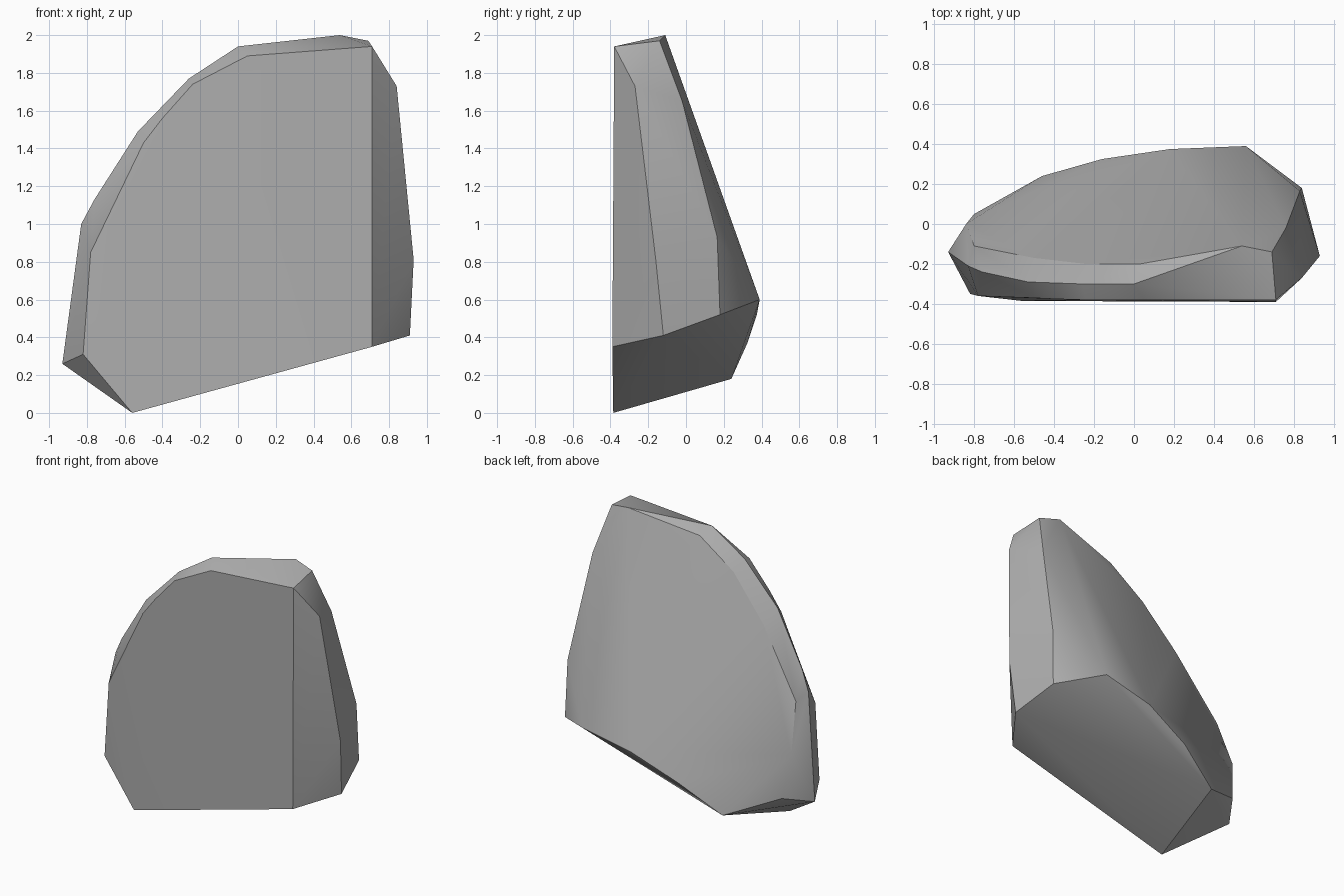
import bpy
import bmesh
import math

# Remove the default cube only
default_cube = bpy.data.objects.get("Cube")
if default_cube:
    bpy.data.objects.remove(default_cube, do_unlink=True)


def make_material(name, color):
    material = bpy.data.materials.new(name)
    material.use_nodes = True
    material.diffuse_color = color
    material.node_tree.nodes["Principled BSDF"].inputs["Base Color"].default_value = color
    return material


def make_hull(name, outlines, material):
    """Wrap a tight convex skin around the chiselled corner outlines."""
    mesh = bpy.data.meshes.new(name)
    bm = bmesh.new()
    for outline in outlines:
        for corner in outline:
            bm.verts.new(corner)
    hull = bmesh.ops.convex_hull(bm, input=bm.verts[:])
    leftover = {item for item in hull["geom_interior"] + hull["geom_unused"]
                if isinstance(item, bmesh.types.BMVert)}
    bmesh.ops.delete(bm, geom=list(leftover), context="VERTS")
    # Merge nearly coplanar triangles into clean facets
    bmesh.ops.dissolve_limit(bm, angle_limit=math.radians(2),
                             verts=bm.verts[:], edges=bm.edges[:])
    bmesh.ops.recalc_face_normals(bm, faces=bm.faces[:])
    bm.to_mesh(mesh)
    bm.free()
    mesh.materials.append(material)
    obj = bpy.data.objects.new(name, mesh)
    bpy.context.collection.objects.link(obj)
    return obj


# Slanted underside, from the lowest front corner around to the back
underside = [(-.56, -.385, 0), (.71, -.39, .35), (.91, -.12, .41), (.84, .18, .52),
             (.56, .39, .6), (.18, .375, .52), (-.16, .325, .37), (-.46, .24, .18)]

# Flat front face, from the left corner over the arch
front_face = [(-.82, -.35, .31), (-.78, -.36, .85), (-.5, -.37, 1.43), (-.4, -.375, 1.56),
              (-.24, -.38, 1.74), (.05, -.38, 1.89), (.71, -.38, 1.94)]

# Ridge along the outer rim
rim = [(-.93, -.14, .26), (-.83, -.21, 1), (-.76, -.24, 1.13), (-.53, -.29, 1.49),
       (-.26, -.3, 1.77), (0, -.3, 1.94), (.54, -.11, 2), (.69, -.14, 1.97)]

# Upper edge of the sloping back
back_edge = [(-.8, .05, .32), (-.84, 0, .62), (-.8, -.11, .96), (-.5, -.17, 1.41),
             (-.24, -.2, 1.71), (.03, -.2, 1.9)]

# Steep end facets
end_facets = [(.84, -.27, 1.73), (.93, -.16, .81), (.83, .165, .93), (.76, -.02, 1.65)]

stone = make_material("stone grey", (.42, .42, .42, 1))
rock = make_hull("rock", [underside, front_face, rim, back_edge, end_facets], stone)

# Soft shading over gentle bends, crisp edges between main facets
bpy.ops.object.select_all(action="DESELECT")
rock.select_set(True)
bpy.context.view_layer.objects.active = rock
bpy.ops.object.shade_smooth_by_angle(angle=math.radians(30))
